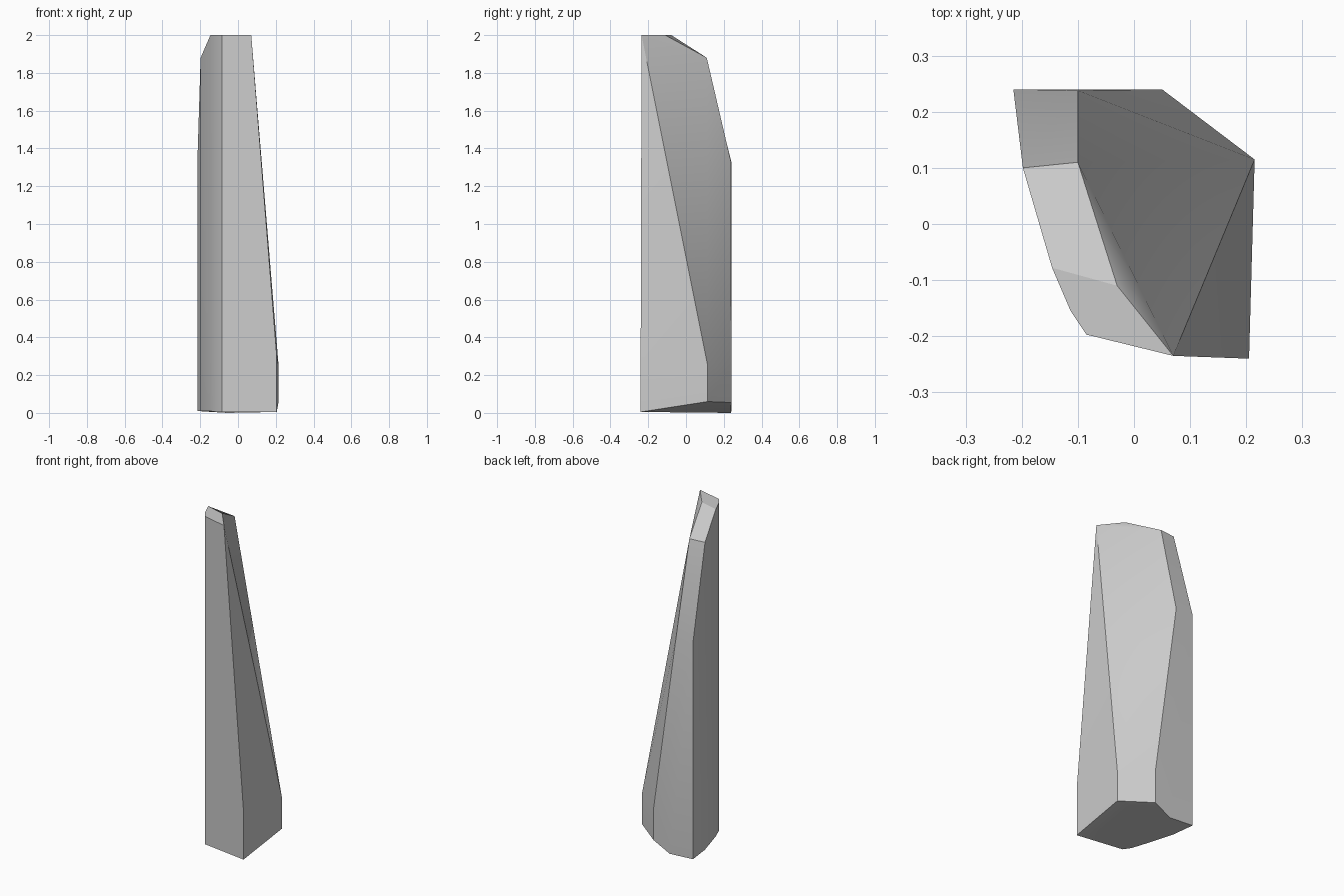
import bpy
import bmesh
import math

cube = bpy.data.objects.get("Cube")
if cube:
    bpy.data.objects.remove(cube, do_unlink=True)

stone = bpy.data.materials.new("pale_grey_stone")
stone.use_nodes = True
grey = (0.6, 0.6, 0.6, 1)
stone.diffuse_color = grey
stone.node_tree.nodes["Principled BSDF"].inputs["Base Color"].default_value = grey

bm = bmesh.new()


def column(x, y, low, high):
    """Vertical edge of the block, from its foot to its shoulder."""
    return bm.verts.new((x, y, low)), bm.verts.new((x, y, high))


# Front corner and the rounded flank, running to the back
corner = bm.verts.new((-0.085, -0.197, 0.005)), bm.verts.new((-0.085, -0.197, 2))
flank = [
    corner,
    column(-0.113, -0.155, 0.005, 2),
    column(-0.146, -0.078, 0.01, 2),
    column(-0.198, 0.1, 0.01, 1.88),
    column(-0.215, 0.24, 0.01, 1.33),
]

# Low corners on the other side
back = column(0.05, 0.24, 0.055, 0.25)
side = column(0.215, 0.115, 0.06, 0.25)
front = column(0.205, -0.24, 0.005, 0.3)
foot = bm.verts.new((-0.057, 0.238, 0))

# Corners of the sloping break
tip = bm.verts.new((0.07, -0.235, 2))
notch = bm.verts.new((-0.03, -0.11, 2))
shoulder = bm.verts.new((-0.1, 0.11, 1.88))
ledge = bm.verts.new((-0.1, 0.238, 1.33))

# Rounded flank
for (a, b), (c, d) in zip(flank, flank[1:]):
    bm.faces.new((a, b, d, c))

tops = [high for low, high in flank]
feet = [low for low, high in flank]

faces = [
    # Front and far side
    (feet[0], front[0], front[1], tip, tops[0]),
    (front[0], side[0], side[1], front[1]),
    (front[1], side[1], tip),
    # Back and its bevelled corner
    (feet[-1], tops[-1], ledge, back[1], back[0], foot),
    (side[0], back[0], back[1], side[1]),
    # Large broken slope
    (side[1], back[1], ledge),
    (side[1], ledge, shoulder),
    (side[1], shoulder, tip),
    (shoulder, notch, tip),
    # Crown
    (tops[0], tip, notch, tops[2], tops[1]),
    (tops[2], notch, shoulder, tops[3]),
    (tops[3], shoulder, ledge, tops[4]),
    # Underside
    (*feet, foot),
    (feet[0], foot, back[0], side[0], front[0]),
]
for corners in faces:
    bm.faces.new(corners)
bmesh.ops.recalc_face_normals(bm, faces=bm.faces[:])

mesh = bpy.data.meshes.new("stone_shard")
bm.to_mesh(mesh)
bm.free()
mesh.materials.append(stone)
shard = bpy.data.objects.new("stone_shard", mesh)
bpy.context.collection.objects.link(shard)

bpy.ops.object.select_all(action="DESELECT")
shard.select_set(True)
bpy.context.view_layer.objects.active = shard
bpy.ops.object.shade_smooth_by_angle(angle=math.radians(30))
